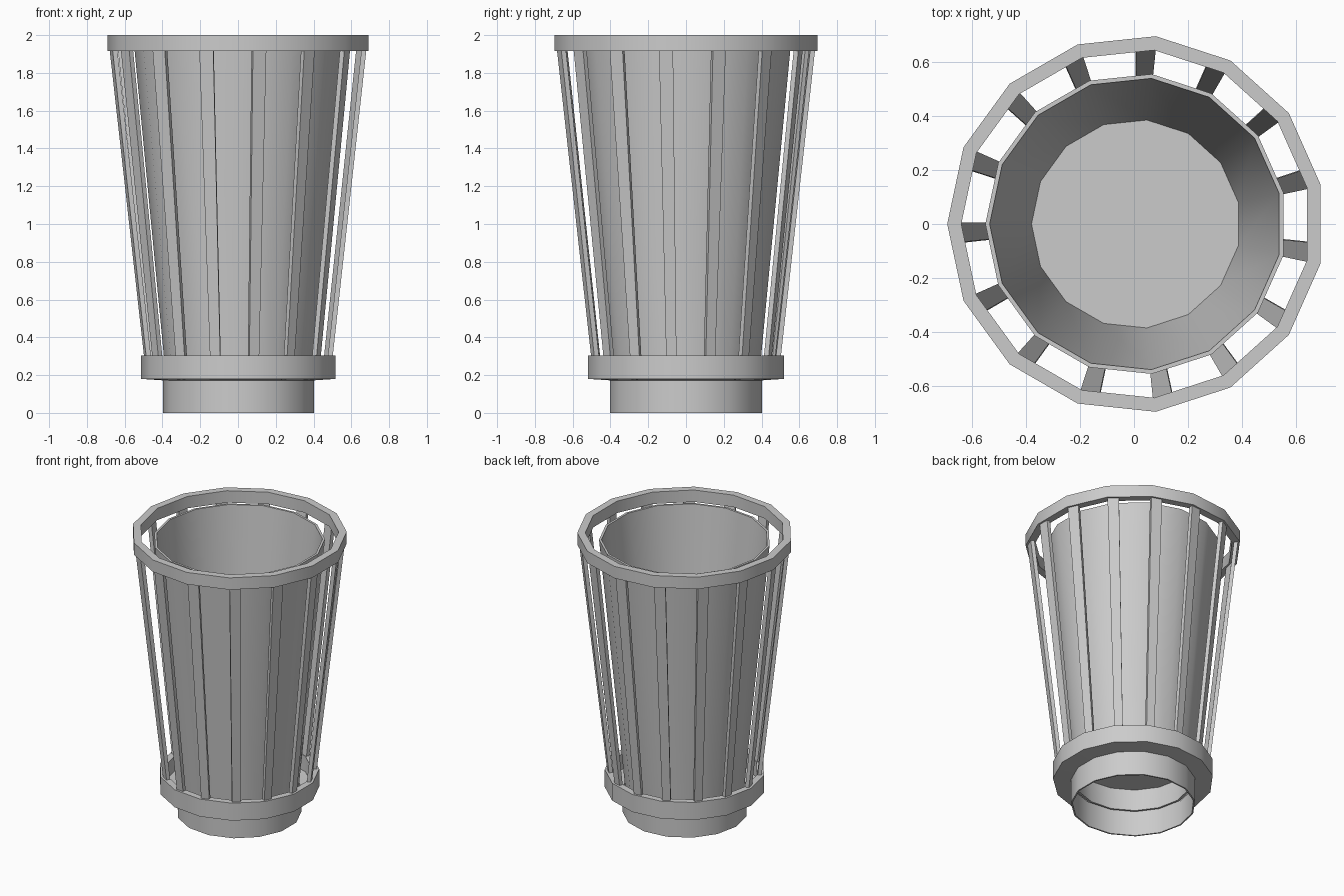
import bpy, bmesh
from math import sin, cos, pi, radians

if "Cube" in bpy.data.objects:
    bpy.data.objects.remove(bpy.data.objects["Cube"])

SIDES = 15
CX = 0.0075                      # polygon axis, so the bounding box is centred


def corner(i, r, z):
    a = pi + 2 * pi * i / SIDES
    return (CX + r * cos(a), r * sin(a), z)


def finish(bm, name, smooth=True):
    bmesh.ops.remove_doubles(bm, verts=bm.verts, dist=1e-5)
    bmesh.ops.recalc_face_normals(bm, faces=bm.faces)
    mesh = bpy.data.meshes.new(name)
    bm.to_mesh(mesh)
    bm.free()
    ob = bpy.data.objects.new(name, mesh)
    bpy.context.collection.objects.link(ob)
    if smooth:
        bpy.ops.object.select_all(action='DESELECT')
        ob.select_set(True)
        bpy.context.view_layer.objects.active = ob
        bpy.ops.object.shade_smooth_by_angle(angle=radians(30))
    return ob


def lathe(name, profile, closed=True):
    """Turn an (r, z) profile into a 15-sided body."""
    bm = bmesh.new()
    rings = [[bm.verts.new(corner(i, r, z)) for r, z in profile] for i in range(SIDES)]
    n = len(profile)
    for i in range(SIDES):
        a, b = rings[i], rings[(i + 1) % SIDES]
        for j in range(n if closed else n - 1):
            k = (j + 1) % n
            if profile[j][0] == 0 and profile[k][0] == 0:
                continue
            bm.faces.new((a[j], b[j], b[k], a[k]))
    return finish(bm, name)


# Foot: open tube
lathe("foot_tube", [(0.405, 0), (0.405, 0.175), (0.395, 0.175), (0.395, 0)])

# Lower collar: band with an inward bottom plate
lathe("lower_collar", [(0.40, 0.172), (0.521, 0.18), (0.521, 0.305),
                       (0.475, 0.305), (0.475, 0.195), (0.40, 0.187)])

# Upper rim
lathe("upper_rim", [(0.699, 1.915), (0.699, 2.0), (0.647, 2.0), (0.647, 1.915)])

# Inner cup: tapered wall with a raised floor
lathe("inner_cup", [(0, 0.35), (0.387, 0.35), (0.542, 1.95), (0.558, 1.95),
                    (0.388, 0.175), (0.374, 0.175), (0.386, 0.335), (0, 0.335)])

# Slats: each covers the first quarter of one polygon side
bm = bmesh.new()
FRACTION, THICK = 0.26, 0.026
for i in range(SIDES):
    mid = pi + 2 * pi * (i + 0.5) / SIDES
    inward = (-cos(mid) * THICK, -sin(mid) * THICK)
    vs = []
    for r, z in ((0.504, 0.29), (0.688, 1.93)):
        p, q = corner(i, r, z), corner(i + 1, r, z)
        e = [p[k] + (q[k] - p[k]) * FRACTION for k in range(3)]
        vs += [bm.verts.new(c) for c in (
            p, e, (e[0] + inward[0], e[1] + inward[1], z),
            (p[0] + inward[0], p[1] + inward[1], z))]
    bm.faces.new(vs[3::-1])
    bm.faces.new(vs[4:])
    for j in range(4):
        k = (j + 1) % 4
        bm.faces.new((vs[j], vs[k], vs[k + 4], vs[j + 4]))
finish(bm, "slats", smooth=False)
